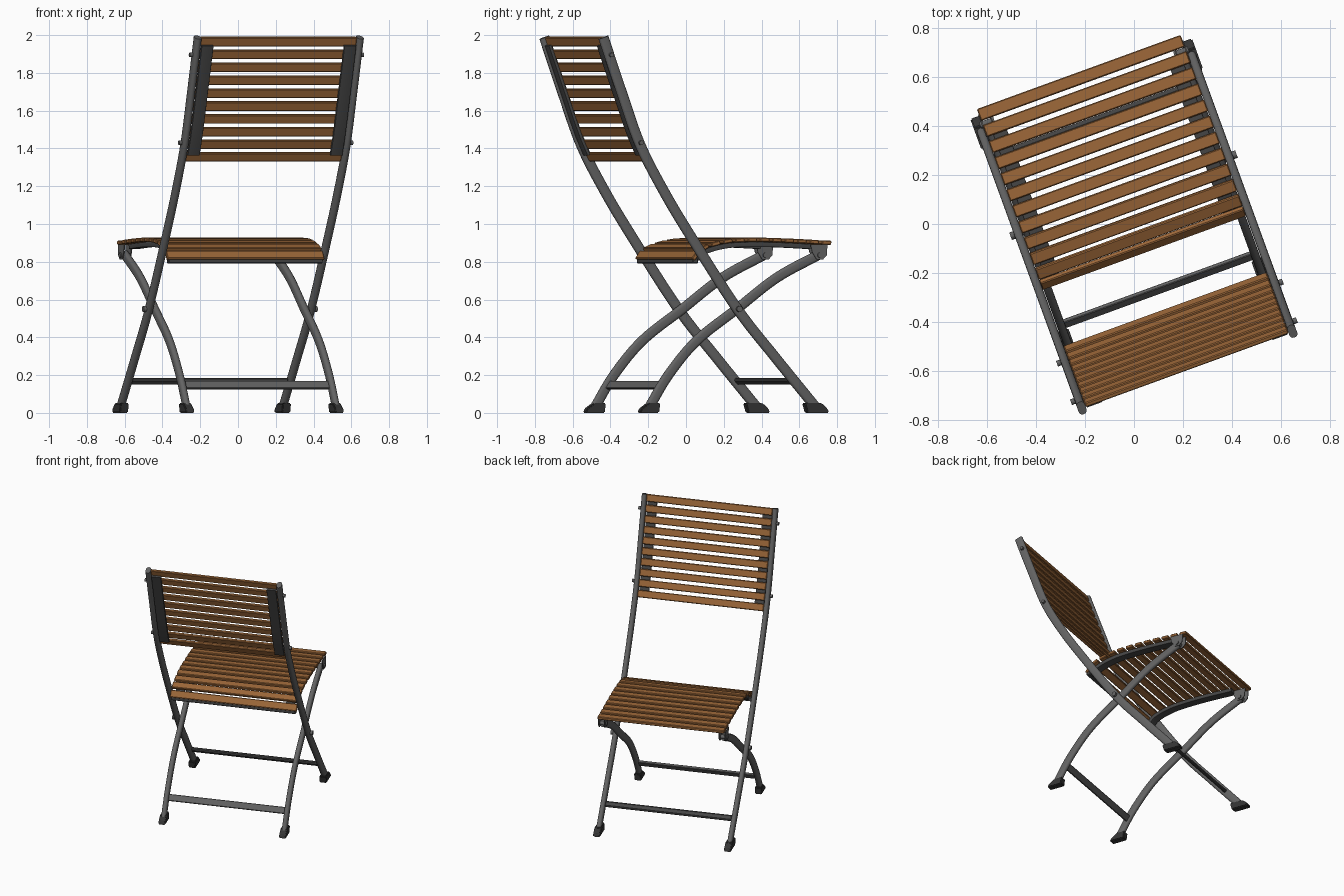
import bpy, bmesh, math
from mathutils import Vector, Matrix

if "Cube" in bpy.data.objects:
    bpy.data.objects.remove(bpy.data.objects["Cube"])

ROT = Matrix.Rotation(math.radians(20), 4, 'Z')   # chair stands turned 20 degrees


def material(name, rgb):
    m = bpy.data.materials.new(name)
    m.diffuse_color = (*rgb, 1)
    m.use_nodes = True
    m.node_tree.nodes["Principled BSDF"].inputs["Base Color"].default_value = m.diffuse_color
    return m


WOOD = material("brown wood", (0.33, 0.135, 0.04))
METAL = material("grey metal", (0.125, 0.125, 0.125))
DARK = material("dark metal", (0.06, 0.06, 0.06))
RUBBER = material("black rubber", (0.035, 0.035, 0.035))


def finish(name, bm, mat, smooth=False):
    bmesh.ops.recalc_face_normals(bm, faces=bm.faces)
    bm.transform(ROT)
    me = bpy.data.meshes.new(name)
    bm.to_mesh(me)
    bm.free()
    me.materials.append(mat)
    ob = bpy.data.objects.new(name, me)
    bpy.context.collection.objects.link(ob)
    if smooth:
        bpy.context.view_layer.objects.active = ob
        ob.select_set(True)
        bpy.ops.object.shade_smooth_by_angle(angle=math.radians(40))
        ob.select_set(False)
    return ob


def curve(pts, n=6):
    """Catmull-Rom through side-profile points (y, z)."""
    p = [Vector(q) for q in pts]
    p = [2 * p[0] - p[1]] + p + [2 * p[-1] - p[-2]]
    out = []
    for i in range(1, len(p) - 2):
        a, b, c, d = p[i - 1:i + 3]
        for k in range(n):
            t = k / n
            out.append(0.5 * (2 * b + (c - a) * t + (2 * a - 5 * b + 4 * c - d) * t * t
                              + (3 * b - a - 3 * c + d) * t ** 3))
    return out + [p[-2]]


def at(path, s):
    """Point and tangent at length s along a path."""
    for a, b in zip(path, path[1:]):
        l = (b - a).length
        if s <= l or b is path[-1]:
            return a + (b - a) * (s / l), (b - a).normalized()
        s -= l


def sweep(name, path, x, w, h, mat, r=0.45, shift=0.0):
    """Rounded bar, w across x and h in the profile plane."""
    bm = bmesh.new()
    rad = r * min(w, h)
    sec = []
    for k, (sx, sy) in enumerate([(1, 1), (-1, 1), (-1, -1), (1, -1)]):
        for j in range(4):
            a = math.radians(90 * k + 30 * j)
            sec.append((sx * (w / 2 - rad) + rad * math.cos(a), sy * (h / 2 - rad) + rad * math.sin(a)))
    rings = []
    for i, p in enumerate(path):
        t = (path[min(i + 1, len(path) - 1)] - path[max(i - 1, 0)]).normalized()
        n = Vector((-t.y, t.x))
        rings.append([bm.verts.new((x + a, *(p + n * (b + shift)))) for a, b in sec])
    m = len(sec)
    for A, B in zip(rings, rings[1:]):
        for j in range(m):
            bm.faces.new((A[j], A[(j + 1) % m], B[(j + 1) % m], B[j]))
    bm.faces.new(rings[0])
    bm.faces.new(rings[-1])
    finish(name, bm, mat, True)


def slat(name, p, t, length, w, h, mat, bevel=0.004):
    """Cross piece along x, w along tangent t, h along its normal."""
    bm = bmesh.new()
    bmesh.ops.create_cube(bm, size=1)
    bm.transform(Matrix.Diagonal((length, w, h, 1)))
    bmesh.ops.bevel(bm, geom=bm.edges[:], offset=bevel, segments=1, affect='EDGES')
    bm.transform(Matrix.Translation((0, p.x, p.y)) @ Matrix.Rotation(math.atan2(t.y, t.x), 4, 'X'))
    finish(name, bm, mat)


def bolt(name, x, y, z, r, depth):
    bm = bmesh.new()
    bmesh.ops.create_cone(bm, cap_ends=True, segments=12, radius1=r, radius2=r, depth=depth)
    bm.transform(Matrix.Translation((x, y, z)) @ Matrix.Rotation(math.pi / 2, 4, 'Y'))
    finish(name, bm, METAL, True)


def prism(name, x, w, outline, mat, bevel=0.0):
    """Side outline (y, z) extruded across x."""
    bm = bmesh.new()
    f = bm.faces.new([bm.verts.new((x - w / 2, *q)) for q in outline])
    g = bmesh.ops.extrude_face_region(bm, geom=[f])
    bmesh.ops.translate(bm, vec=(w, 0, 0), verts=[v for v in g['geom'] if isinstance(v, bmesh.types.BMVert)])
    if bevel:
        bmesh.ops.bevel(bm, geom=bm.edges[:], offset=bevel, segments=2, affect='EDGES')
    finish(name, bm, mat)


back = curve([(-.632, 1.988), (-.53, 1.70), (-.425, 1.42), (-.295, 1.18), (-.143, .94),
              (.123, .55), (.34, .29), (.56, .035)])
rear = curve([(-.36, .03), (-.249, .205), (-.09, .385), (.133, .55), (.357, .715), (.59, .835)])
seat = curve([(.66, .911), (.35, .926), (.15, .926), (.045, .915), (-.04, .892), (-.09, .865), (-.128, .818)])

for s, side in ((-1, "left"), (1, "right")):
    # long frame rails, and the curved legs crossing them
    sweep(side + "_back_rail", back, s * .457, .034, .056, METAL)
    sweep(side + "_rear_leg", rear, s * .421, .034, .054, METAL)
    # rubber feet, slanted like the legs
    prism(side + "_front_foot", s * .457, .048,
          [(.51, 0), (.632, 0), (.625, .022), (.59, .052), (.495, .052)], RUBBER, .005)
    prism(side + "_rear_foot", s * .421, .048,
          [(-.42, 0), (-.312, 0), (-.305, .052), (-.37, .052), (-.412, .022)], RUBBER, .005)
    # strips carrying the slats
    strip = [at(back, .04 + .62 * k / 6)[0] for k in range(7)]
    sweep(side + "_back_strip", strip, s * .402, .066, .016, DARK, .1, -.012)
    sweep(side + "_seat_strip", seat[2:-2], s * .385, .06, .026, DARK, .1, .036)
    # hinge bracket under the seat front
    for dx in (-.021, .021):
        prism(side + "_seat_bracket", s * .421 + dx, .006,
              [(.635, .892), (.54, .892), (.55, .85), (.575, .812), (.61, .812), (.632, .835)], METAL)
    bolt(side + "_bracket_bolt", s * .421, .592, .835, .014, .062)
    # pivot and back bolts
    bolt(side + "_pivot_bolt", s * .45, .125, .55, .016, .08)
    for y, z in ((-.428, 1.43), (-.595, 1.895)):
        bolt(side + "_back_bolt", s * .46, y, z, .012, .06)

# backrest slats
total = (Vector((-.632, 1.988)) - Vector((-.398, 1.352))).length
for i in range(10):
    p, t = at(back, .025 + (total - .025) * i / 9)
    n = Vector((-t.y, t.x))
    slat("back_slat", p + n * .006, t, .88, .05, .02, WOOD)

# seat slats along the curved seat profile
length = sum((b - a).length for a, b in zip(seat, seat[1:]))
for i in range(12):
    p, t = at(seat, .026 + (length - .052) * i / 11)
    slat("seat_slat", p + Vector((-t.y, t.x)) * .011, t, .884, .051, .022, WOOD)

# cross bars
slat("front_cross_bar", Vector((.45, .168)), Vector((.65, -.75)), .89, .04, .024, DARK, .008)
slat("rear_cross_bar", Vector((-.285, .146)), Vector((.55, .83)), .82, .046, .018, METAL, .003)
slat("seat_rear_bar", Vector((-.105, .805)), Vector((1, 0)), .87, .03, .028, DARK, .004)
